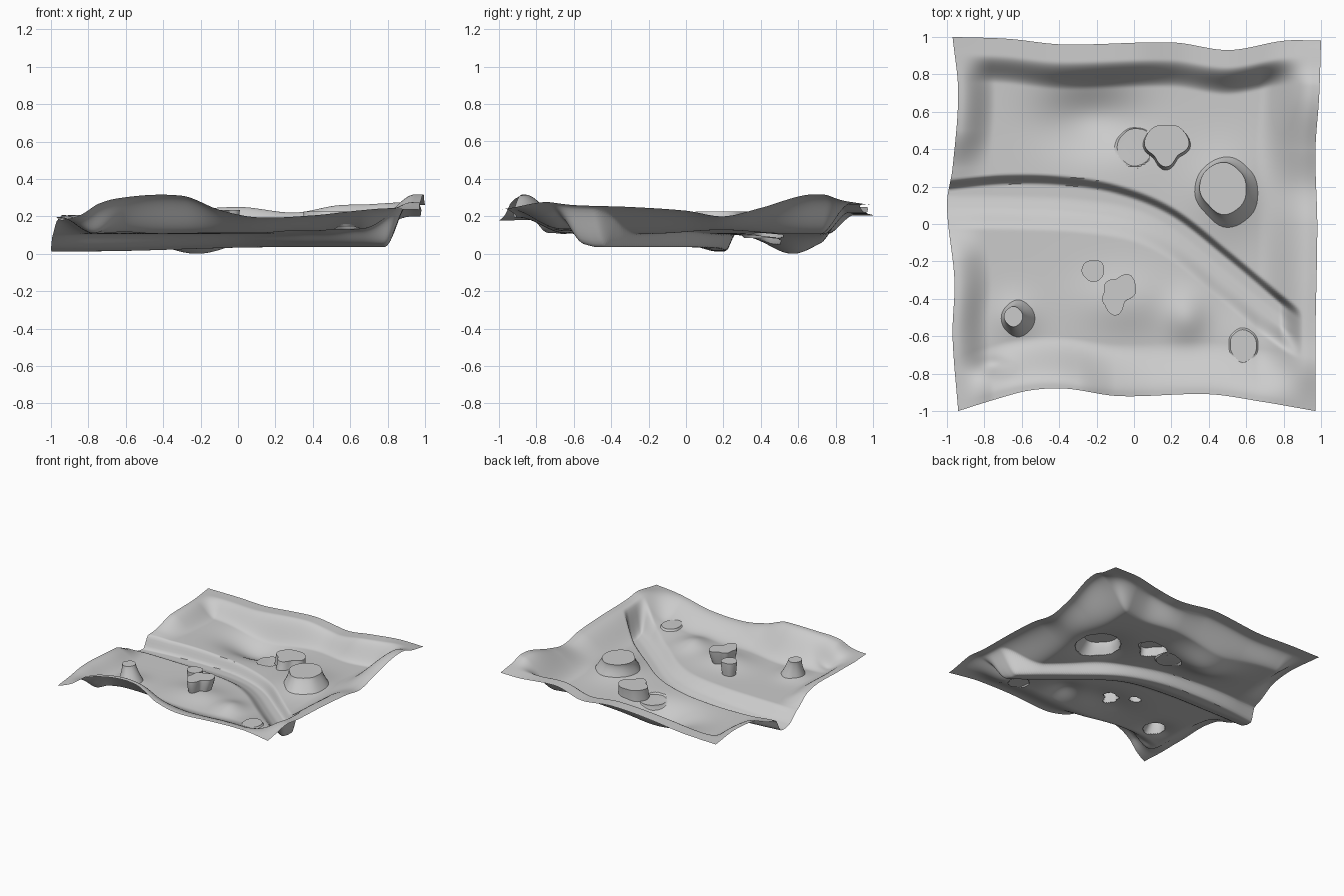
import bpy, bmesh, math

if "Cube" in bpy.data.objects:
    bpy.data.objects.remove(bpy.data.objects["Cube"])


def curve(*pts):
    """Smooth function through (position, value) points."""
    n = len(pts)

    def slope(i):
        a, b = pts[max(i - 1, 0)], pts[min(i + 1, n - 1)]
        return (b[1] - a[1]) / (b[0] - a[0])

    def f(p):
        p = min(max(p, pts[0][0]), pts[-1][0])
        i = 0
        while i < n - 2 and p > pts[i + 1][0]:
            i += 1
        (a, va), (b, vb) = pts[i], pts[i + 1]
        h = b - a
        t = (p - a) / h
        return (va * (2*t**3 - 3*t*t + 1) + vb * (3*t*t - 2*t**3)
                + slope(i) * h * (t**3 - 2*t*t + t) + slope(i + 1) * h * (t**3 - t*t))
    return f


def smooth(a, b, v):
    t = min(max((v - a) / (b - a), 0), 1)
    return t * t * (3 - 2 * t)


def bump(x, y, cx, cy, rx, ry):
    return math.exp(-((x - cx) / rx) ** 2 - ((y - cy) / ry) ** 2)


# Wavy outline of the sheet
left = curve((-1, -.94), (-.6, -.97), (-.3, -.96), (.1, -1), (.3, -.97), (.7, -.94), (1, -.97))
right = curve((-1, .97), (-.6, .97), (0, .98), (.4, .97), (.7, .99), (1, 1))
front = curve((-1, -1), (-.8, -.94), (-.6, -.89), (-.4, -.88), (-.1, -.92), (.4, -.91), (.7, -.95), (1, -1))
back = curve((-1, 1), (-.7, .99), (-.4, .96), (.2, .97), (.5, .93), (.8, .98), (1, .98))

# Heights along the four rims
left_z = curve((-1, .17), (-.6, .2), (-.2, .18), (0, .1), (.3, .13), (.5, .2), (1, .21))
right_z = curve((-1, .24), (-.82, .285), (-.6, .265), (-.3, .255), (0, .235), (.2, .205), (.4, .25), (.65, .32), (.85, .305), (1, .26))
front_z = curve((-1, .17), (-.85, .23), (-.65, .3), (-.3, .315), (-.1, .24), (.1, .2), (.4, .21), (.7, .24), (1, .24))
back_z = curve((-1, .21), (-.5, .22), (0, .255), (.3, .225), (.55, .265), (1, .265))

# River banks
north_bank = curve((-1, .22), (-.7, .25), (-.4, .245), (-.1, .2), (.2, .08), (.5, -.15), (.8, -.4), (1, -.56))
south_bank = curve((-1, .07), (-.6, .065), (-.3, .05), (0, 0), (.2, -.1), (.45, -.3), (.75, -.54), (1, -.7))


def height(x, y):
    # Meadow floor with hollows and mounds
    z = .11
    z -= .105 * bump(x, y, -.22, .57, .26, .17)
    z += .05 * bump(x, y, .28, -.5, .11, .13)
    z += .04 * bump(x, y, -.05, -.42, .24, .16)
    z += .03 * bump(x, y, .6, -.65, .2, .2)
    z += .03 * bump(x, y, -.63, -.5, .12, .12)
    z += .05 * bump(x, y, .49, .18, .2, .22)
    # Raised rim
    rims = [(1 - smooth(.02, .2, x - left(y)), left_z(y)),
            (1 - smooth(.04, .32, right(y) - x), right_z(y)),
            (1 - smooth(.02, .28, y - front(x)), front_z(x)),
            (1 - smooth(.09, .24, back(x) - y), back_z(x))]
    total = sum(w for w, _ in rims)
    if total > 0:
        w = 1 - math.prod(1 - a for a, _ in rims)
        z = z * (1 - w) + w * sum(a * b for a, b in rims) / total
    # Pocket under the front left corner
    z -= .045 * bump(x, y, -.74, -.76, .09, .05)
    # River channel
    n, s = north_bank(x), south_bank(x)
    m = smooth(s - .1, s + .02, y) * (1 - smooth(n - .04, n + .015, y))
    m *= 1 - smooth(.78, .9, x)
    bed = .018 + .022 * smooth(-.8, .2, x) + .02 * (1 - smooth(s - .01, s + .09, y))
    return z * (1 - m) + bed * m


def radius(rads, ang):
    """Periodic outline radius."""
    n = len(rads)
    p = (ang / math.tau % 1) * n
    i = int(p) % n
    t = smooth(0, 1, p - int(p))
    return rads[i] * (1 - t) + rads[(i + 1) % n] * t


def finish(bm, name):
    bmesh.ops.recalc_face_normals(bm, faces=bm.faces)
    if sum(f.normal.z for f in bm.faces) < 0:
        bmesh.ops.reverse_faces(bm, faces=bm.faces)
    me = bpy.data.meshes.new(name)
    bm.to_mesh(me)
    bm.free()
    ob = bpy.data.objects.new(name, me)
    bpy.context.collection.objects.link(ob)
    bpy.ops.object.select_all(action='DESELECT')
    ob.select_set(True)
    bpy.context.view_layer.objects.active = ob
    bpy.ops.object.shade_smooth_by_angle(angle=math.radians(40))


# name, centre, flat top height, base scale, base shift, outline radii (from +x, counter-clockwise)
plateaus = [
    ("large_stump", (.48, .19), .23, 1.35, (.02, -.02), (.12, .125, .14, .135, .13, .12, .14, .13)),
    ("small_stump", (-.645, -.495), .25, 1.8, (.025, -.01), (.05, .05, .055, .05, .05, .05, .055, .05)),
    ("tall_rock", (.17, .43), .18, 1.06, (0, -.01), (.125, .115, .1, .11, .115, .09, .125, .09)),
    ("low_rock", (0, .41), .09, 1.1, (-.005, -.005), (.09, .11, .1, .09, .09, .09, .1, .1)),
    ("forked_rock", (-.1, -.36), .24, .8, (0, -.01), (.11, .12, .065, .07, .06, .09, .13, .075)),
    ("round_rock", (-.22, -.25), .22, .85, (0, 0), (.06, .065, .055, .06, .06, .055, .06, .06)),
    ("flat_disc", (.58, -.65), .15, 1.12, (0, 0), (.075, .08, .085, .075, .065, .07, .09, .08)),
]

# Terrain sheet, left open under each plateau
N = 200
bm = bmesh.new()
rows = []
for j in range(N + 1):
    t = j / N
    row = []
    for i in range(N + 1):
        s = i / N
        x0, y0 = 2 * s - 1, 2 * t - 1
        x = left(y0) * (1 - s) + right(y0) * s
        y = front(x0) * (1 - t) + back(x0) * t
        row.append(bm.verts.new((x, y, height(x, y))))
    rows.append(row)


def covered(c):
    for _, (cx, cy), _, k, (sx, sy), rads in plateaus:
        dx, dy = c.x - cx - sx, c.y - cy - sy
        if math.hypot(dx, dy) < k * radius(rads, math.atan2(dy, dx)) - .008:
            return True
    return False


for j in range(N):
    for i in range(N):
        q = (rows[j][i], rows[j][i + 1], rows[j + 1][i + 1], rows[j + 1][i])
        if not covered((q[0].co + q[2].co) / 2):
            bm.faces.new(q)
bmesh.ops.delete(bm, geom=[v for v in bm.verts if not v.link_faces], context='VERTS')
finish(bm, "terrain_sheet")

# Stumps and rocks: flared walls rising from the ground to a flat top
SEG = 48
for name, (cx, cy), top, k, (sx, sy), rads in plateaus:
    bm = bmesh.new()
    rings = []
    for f in (0, .25, .5, .75, .93, 1):
        scale = 1 + (k - 1) * (1 - f) ** 1.5
        ring = []
        for a in range(SEG):
            ang = math.tau * a / SEG
            r = radius(rads, ang) * scale
            bx, by = r * math.cos(ang) + cx, r * math.sin(ang) + cy
            x, y = bx + sx * (1 - f), by + sy * (1 - f)
            ring.append(bm.verts.new((x, y, height(x, y) * (1 - f) + top * f)))
        rings.append(ring)
    for lo, hi in zip(rings, rings[1:]):
        for a in range(SEG):
            b = (a + 1) % SEG
            bm.faces.new((lo[a], lo[b], hi[b], hi[a]))
    bm.faces.new(rings[-1])
    finish(bm, name)

# Rest the model on z = 0
low = min(v.co.z for o in bpy.data.objects for v in o.data.vertices)
for o in bpy.data.objects:
    for v in o.data.vertices:
        v.co.z -= low
